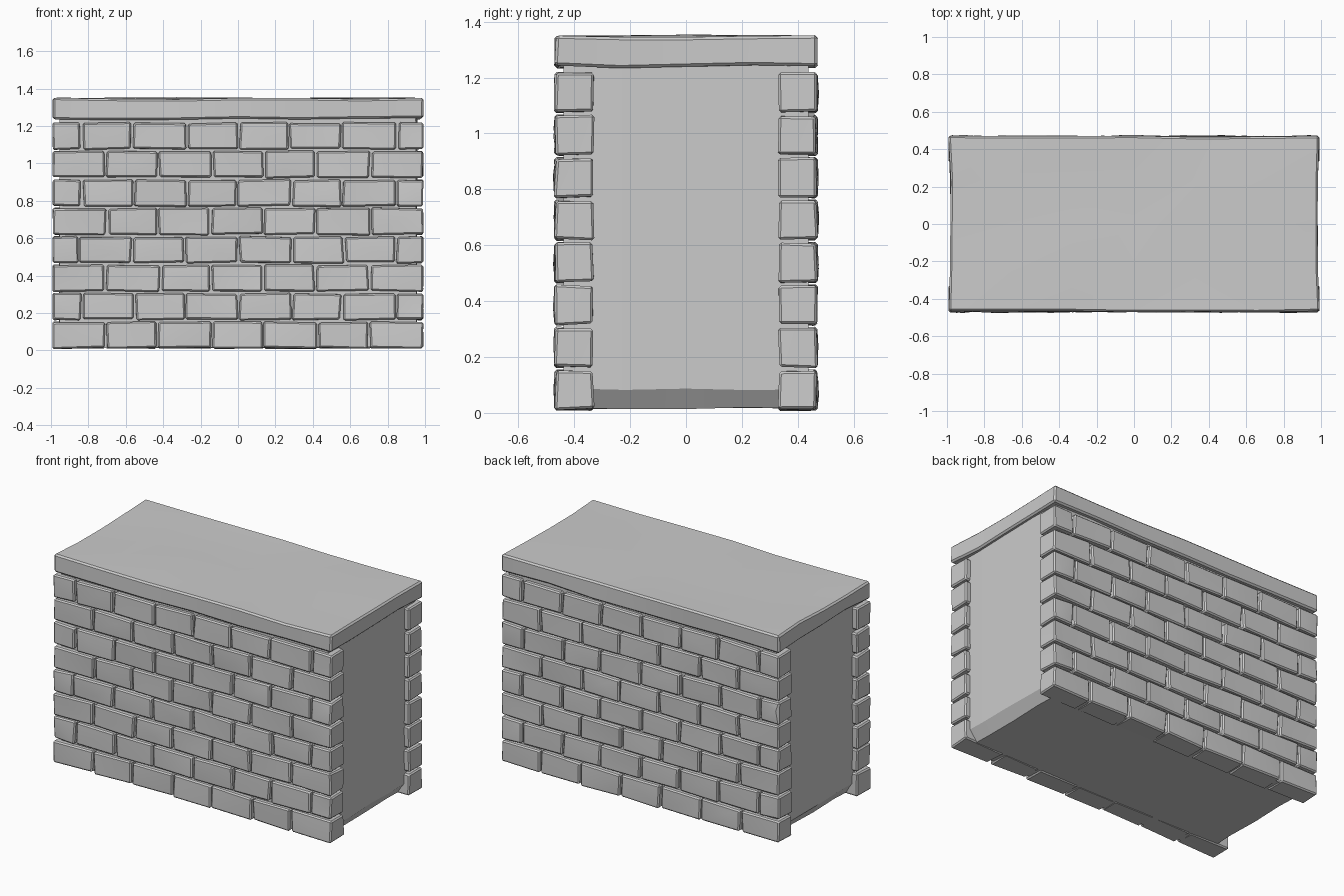
import bpy, bmesh, random
from math import pi
from mathutils import Matrix, Vector

if "Cube" in bpy.data.objects:
    bpy.data.objects.remove(bpy.data.objects["Cube"])

random.seed(7)


def rnd(a):
    return random.uniform(-a, a)


def finish(bm, name):
    bmesh.ops.recalc_face_normals(bm, faces=bm.faces[:])
    mesh = bpy.data.meshes.new(name)
    bm.to_mesh(mesh)
    bm.free()
    ob = bpy.data.objects.new(name, mesh)
    bpy.context.collection.objects.link(ob)
    bpy.ops.object.select_all(action='DESELECT')
    ob.select_set(True)
    bpy.context.view_layer.objects.active = ob
    bpy.ops.object.shade_smooth_by_angle(angle=0.4)
    return ob


def bevel_sharp(bm, width):
    edges = [e for e in bm.edges if e.calc_face_angle(0) > 0.7]
    bmesh.ops.bevel(bm, geom=edges, offset=width, segments=1, affect='EDGES')


def split_axis(bm, axis, cuts):
    edges = []
    for e in bm.edges:
        d = e.verts[0].co - e.verts[1].co
        if abs(d[axis]) > 0.9 * d.length:
            edges.append(e)
    bmesh.ops.subdivide_edges(bm, edges=edges, cuts=cuts, use_grid_fill=True)


def brick(x0, x1, z0, z1):
    """One hand-cut stone with a shallow point on its outer face (-y)."""
    b = bmesh.new()
    bmesh.ops.create_cube(b, size=1)
    for v in b.verts:
        s = v.co.copy()
        edge = x0 if s.x < 0 else x1
        v.co = Vector((edge + (-rnd(0.006) if abs(edge) < 0.95 else rnd(0.003)),
                       (-0.468 if s.y < 0 else -0.332) + rnd(0.005),
                       (z0 if s.z < 0 else z1) + rnd(0.005)))
    bevel_sharp(b, 0.008)
    big = sorted(b.faces, key=lambda f: -f.calc_area())[:6]
    for f in big:
        f.normal_update()
    outer = [f for f in big if f.normal.y < -0.8 or abs(f.normal.x) > 0.8]
    normals = [f.normal.copy() for f in outer]
    pts = bmesh.ops.poke(b, faces=outer)['verts']
    for v in pts:
        front = v.co.y < -0.45
        if front:
            v.co += Vector((rnd(0.05), -0.002 + rnd(0.005), rnd(0.025)))
    m = bpy.data.meshes.new("tmp")
    b.to_mesh(m)
    b.free()
    return m


# Brick facings: eight courses in running bond, front and back
ROWS, PITCH = 8, 0.152
END = 0.99
for name, turn in (("front_bricks", 0), ("back_bricks", pi)):
    wall = bmesh.new()
    for r in range(ROWS):
        z0 = 0.012 + r * PITCH
        if r % 2 == 0:
            joints = [-0.705 + 0.282 * i for i in range(6)]
        else:
            joints = [-0.842 + 0.281 * i for i in range(7)]
        joints = [-END] + [j + rnd(0.01) for j in joints] + [END]
        for a, c in zip(joints, joints[1:]):
            x0 = a if a == -END else a + 0.006
            x1 = c if c == END else c - 0.006
            m = brick(x0, x1, z0, z0 + 0.14)
            wall.from_mesh(m)
            bpy.data.meshes.remove(m)
    bmesh.ops.rotate(wall, verts=wall.verts[:], cent=(0, 0, 0),
                     matrix=Matrix.Rotation(turn, 3, 'Z'))
    finish(wall, name)

# Mortar core with chamfered lower ends
core = bmesh.new()
profile = [(-0.91, 0.016), (0.91, 0.016), (0.955, 0.085),
           (0.955, 1.27), (-0.955, 1.27), (-0.955, 0.085)]
face = core.faces.new([core.verts.new((x, -0.438, z)) for x, z in profile])
ext = bmesh.ops.extrude_face_region(core, geom=[face])['geom']
bmesh.ops.translate(core, vec=(0, 0.876, 0),
                    verts=[g for g in ext if isinstance(g, bmesh.types.BMVert)])
split_axis(core, 1, 3)
for v in core.verts:
    v.co += Vector((rnd(0.005), 0, rnd(0.004)))
finish(core, "mortar_core")

# Wavy capping slab
cap = bmesh.new()
bmesh.ops.create_cube(cap, size=1)
bmesh.ops.scale(cap, vec=(1.98, 0.936, 0.108), verts=cap.verts[:])
bmesh.ops.translate(cap, vec=(0, 0, 1.293), verts=cap.verts[:])
split_axis(cap, 0, 5)
split_axis(cap, 1, 3)
for v in cap.verts:
    # ends dip in slightly at mid depth, other points wander
    if abs(v.co.x) > 0.95 and abs(v.co.y) < 0.4:
        v.co.x *= 0.992
    v.co += Vector((rnd(0.003), rnd(0.004), rnd(0.007)))
bevel_sharp(cap, 0.01)
finish(cap, "cap_slab")
